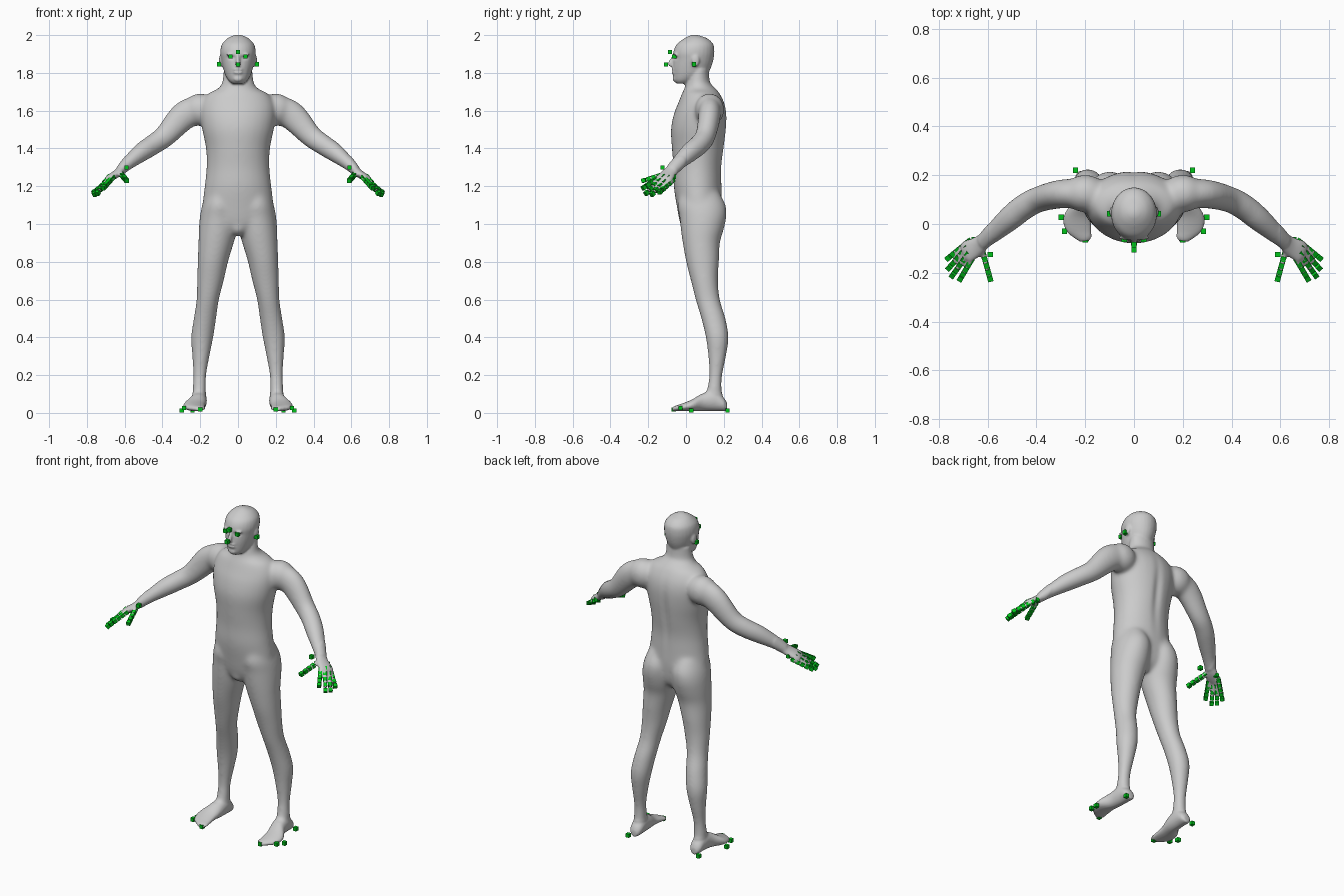
import bpy, bmesh, math
from mathutils import Vector, Matrix

cube = bpy.data.objects.get("Cube")
if cube:
    bpy.data.objects.remove(cube, do_unlink=True)


def material(name, color):
    mat = bpy.data.materials.new(name)
    mat.use_nodes = True
    mat.diffuse_color = color
    mat.node_tree.nodes["Principled BSDF"].inputs["Base Color"].default_value = color
    return mat


grey = material("body grey", (0.6, 0.6, 0.6, 1))
green = material("marker green", (0.0, 0.55, 0.01, 1))
SIDES = 28


def spline(rows, steps=5):
    """Smoothly resample rows of numbers (Catmull-Rom)."""
    rows = [Vector(r) for r in rows]
    pts = [rows[0]] + rows + [rows[-1]]
    out = []
    for a, b, c, d in zip(pts, pts[1:], pts[2:], pts[3:]):
        for i in range(steps):
            t = i / steps
            out.append(b + (c - a) * (t / 2) + (a * 2 - b * 5 + c * 4 - d) * (t * t / 2)
                       + (b * 3 - a - c * 3 + d) * (t ** 3 / 2))
    return out + [rows[-1]]


def skin_rings(bm, rings):
    """Bridge (centre, u, v) ellipses into a closed tube."""
    loops = []
    for c, u, v in rings:
        angles = [math.tau * i / SIDES for i in range(SIDES)]
        loops.append([bm.verts.new(c + u * math.cos(a) + v * math.sin(a)) for a in angles])
    for p, q in zip(loops, loops[1:]):
        for i in range(SIDES):
            j = (i + 1) % SIDES
            bm.faces.new((p[i], p[j], q[j], q[i]))
    bm.faces.new(loops[0])
    bm.faces.new(loops[-1])


def upright(bm, rows, s=1):
    """Horizontal slices: z, inner x, outer x, front y, back y."""
    skin_rings(bm, [(Vector((s * (a + b) / 2, (f + k) / 2, z)),
                     Vector(((b - a) / 2, 0, 0)), Vector((0, (k - f) / 2, 0)))
                    for z, a, b, f, k in spline(rows)])


def limb(bm, rows, s=1):
    """Tube along a path: x, y, z, thickness, breadth."""
    rows = spline(rows)
    rings = []
    for i, r in enumerate(rows):
        t = Vector(rows[min(i + 1, len(rows) - 1)][:3]) - Vector(rows[max(i - 1, 0)][:3])
        t.normalize()
        v = t.cross(Vector((0, 1, 0))).normalized()
        u = v.cross(t)
        flip = Vector((s, 1, 1))
        rings.append((Vector(r[:3]) * flip, u * r[4] * flip, v * r[3] * flip))
    skin_rings(bm, rings)


def ball(bm, centre, size, s=1):
    m = Matrix.Translation(Vector(centre) * Vector((s, 1, 1))) @ Matrix.Diagonal((*size, 1))
    bmesh.ops.create_uvsphere(bm, u_segments=24, v_segments=16, radius=1, matrix=m)


bm = bmesh.new()

# Torso and neck
torso = [(0.95, 0.08, 0.0, 0.13), (1.0, 0.17, -0.03, 0.175), (1.1, 0.187, -0.05, 0.19),
         (1.2, 0.177, -0.065, 0.19), (1.3, 0.167, -0.067, 0.19), (1.4, 0.17, -0.075, 0.203),
         (1.5, 0.19, -0.08, 0.215), (1.58, 0.2, -0.065, 0.217), (1.64, 0.193, -0.042, 0.205),
         (1.69, 0.16, -0.022, 0.18), (1.715, 0.11, -0.01, 0.16), (1.75, 0.083, 0.0, 0.128),
         (1.82, 0.075, 0.02, 0.12)]
upright(bm, [(z, -w, w, f, k) for z, w, f, k in torso])
ball(bm, (0, 0.025, 0.985), (0.05, 0.055, 0.05))

# Head
head = [(1.743, 0.03, -0.05, 0.02), (1.76, 0.05, -0.064, 0.06), (1.79, 0.068, -0.068, 0.11),
        (1.83, 0.08, -0.07, 0.133), (1.87, 0.089, -0.067, 0.145), (1.91, 0.094, -0.067, 0.15),
        (1.95, 0.086, -0.05, 0.145), (1.98, 0.06, -0.013, 0.117), (1.995, 0.033, 0.015, 0.08),
        (2.002, 0.01, 0.035, 0.055)]
upright(bm, [(z, -w, w, f, k) for z, w, f, k in head])
# Nose, lips and chin
limb(bm, [(0, -0.062, 1.895, 0.008, 0.01), (0, -0.074, 1.87, 0.01, 0.01),
          (0, -0.085, 1.85, 0.014, 0.011), (0, -0.078, 1.836, 0.012, 0.009)])
for z in (1.817, 1.802):
    ball(bm, (0, -0.066, z), (0.026, 0.012, 0.007))
ball(bm, (0, -0.056, 1.768), (0.025, 0.016, 0.016))

fingers = [((0.665, -0.145, 1.245), (0.705, -0.213, 1.2)),
           ((0.68, -0.122, 1.25), (0.735, -0.198, 1.175)),
           ((0.685, -0.097, 1.243), (0.748, -0.168, 1.17)),
           ((0.68, -0.073, 1.23), (0.75, -0.13, 1.178)),
           ((0.62, -0.115, 1.265), (0.594, -0.21, 1.235))]

for s in (1, -1):
    # Brows and ears
    ball(bm, (0.036, -0.056, 1.897), (0.028, 0.011, 0.007), s)
    ball(bm, (0.09, 0.05, 1.865), (0.011, 0.022, 0.033), s)
    # Legs
    upright(bm, [(1.17, 0.02, 0.165, -0.03, 0.175), (1.1, 0.0, 0.19, -0.045, 0.211),
                 (1.04, 0.0, 0.202, -0.035, 0.215), (0.97, 0.004, 0.208, -0.028, 0.2),
                 (0.9, 0.022, 0.21, -0.018, 0.18), (0.8, 0.052, 0.214, 0.0, 0.175),
                 (0.7, 0.075, 0.217, 0.025, 0.17), (0.6, 0.1, 0.22, 0.05, 0.18),
                 (0.5, 0.115, 0.235, 0.08, 0.21), (0.4, 0.13, 0.249, 0.104, 0.226),
                 (0.3, 0.15, 0.243, 0.117, 0.213), (0.2, 0.167, 0.238, 0.122, 0.193),
                 (0.13, 0.168, 0.241, 0.112, 0.19), (0.05, 0.17, 0.24, 0.1, 0.2)], s)
    # Feet: y, centre x, half width, top
    skin_rings(bm, [(Vector((s * x, y, (top + 0.01) / 2)), Vector((w, 0, 0)),
                     Vector((0, 0, (top - 0.01) / 2)))
                    for y, x, w, top in spline([
                        (0.218, 0.205, 0.018, 0.05), (0.2, 0.205, 0.035, 0.08),
                        (0.15, 0.206, 0.041, 0.12), (0.09, 0.212, 0.045, 0.105),
                        (0.03, 0.232, 0.057, 0.07), (-0.025, 0.228, 0.054, 0.048),
                        (-0.055, 0.212, 0.038, 0.038), (-0.072, 0.205, 0.02, 0.03)])])
    # Shoulders and arms
    ball(bm, (0.2, 0.125, 1.605), (0.09, 0.078, 0.087), s)
    limb(bm, [(0.17, 0.12, 1.62, 0.07, 0.06), (0.28, 0.125, 1.577, 0.077, 0.06),
              (0.385, 0.103, 1.467, 0.06, 0.054), (0.45, 0.07, 1.42, 0.055, 0.054),
              (0.51, 0.022, 1.38, 0.051, 0.052), (0.575, -0.035, 1.328, 0.038, 0.042),
              (0.62, -0.075, 1.285, 0.028, 0.034)], s)
    # Hands
    limb(bm, [(0.605, -0.06, 1.298, 0.026, 0.03), (0.64, -0.09, 1.268, 0.022, 0.04),
              (0.68, -0.112, 1.245, 0.017, 0.045), (0.695, -0.122, 1.235, 0.012, 0.04)], s)
    for base, tip in fingers:
        limb(bm, [(*base, 0.013, 0.013), (*tip, 0.01, 0.01)], s)

bmesh.ops.recalc_face_normals(bm, faces=bm.faces)
mesh = bpy.data.meshes.new("body")
bm.to_mesh(mesh)
bm.free()
body = bpy.data.objects.new("body", mesh)
bpy.context.collection.objects.link(body)

# Fuse all body parts into one skin
fuse = body.modifiers.new("fuse", 'REMESH')
fuse.mode = 'VOXEL'
fuse.voxel_size = 0.006
bpy.context.view_layer.update()
fused = bpy.data.meshes.new_from_object(body.evaluated_get(bpy.context.evaluated_depsgraph_get()))
body.modifiers.clear()
body.data = fused


def soften(bm, verts, times):
    for _ in range(times):
        bmesh.ops.smooth_vert(bm, verts=verts, factor=0.5, use_axis_x=True,
                              use_axis_y=True, use_axis_z=True)


def press(bm, centre, size, push):
    """Press a soft dent into the skin."""
    for v in bm.verts:
        d = sum(((v.co[i] - centre[i]) / size[i]) ** 2 for i in range(3))
        if d < 8:
            v.co += Vector(push) * math.exp(-d)


bm = bmesh.new()
bm.from_mesh(fused)
soften(bm, [v for v in bm.verts if 0.1 < v.co.z < 1.73 and abs(v.co.x) < 0.6], 30)
soften(bm, bm.verts[:], 3)
# Eye sockets, mouth line and spine groove
for s in (1, -1):
    press(bm, (s * 0.034, -0.06, 1.881), (0.02, 0.04, 0.01), (0, 0.009, 0))
press(bm, (0, -0.075, 1.81), (0.024, 0.03, 0.004), (0, 0.005, 0))
press(bm, (0, 0.21, 1.42), (0.025, 0.05, 0.18), (0, -0.01, 0))
bm.to_mesh(fused)
bm.free()
fused.materials.clear()
fused.materials.append(grey)
fused.shade_smooth()


def markers(name, spots):
    """Small cubes at (position, direction) spots, one object per group."""
    bm = bmesh.new()
    for pos, way in spots:
        turn = Vector(way).to_track_quat('Z', 'Y').to_matrix().to_4x4()
        bmesh.ops.create_cube(bm, size=0.022, matrix=Matrix.Translation(pos) @ turn)
    mesh = bpy.data.meshes.new(name)
    bm.to_mesh(mesh)
    bm.free()
    mesh.materials.append(green)
    bpy.context.collection.objects.link(bpy.data.objects.new(name, mesh))


# Face, foot and hand markers
up = Vector((0, 0, 1))
markers("face_markers", [((0, -0.085, 1.91), up), ((0, -0.105, 1.845), up)])
for s, side in ((1, "left"), (-1, "right")):
    flip = Vector((s, 1, 1))
    markers(side + "_head_markers", [(Vector(p) * flip, up) for p in
                                     ((0.04, -0.062, 1.886), (0.1, 0.042, 1.846))])
    markers(side + "_foot_markers", [(Vector(p) * flip, up) for p in
                                     ((0.2, -0.065, 0.018), (0.285, -0.03, 0.026),
                                      (0.298, 0.028, 0.013), (0.24, 0.22, 0.013))])
    spots = [(Vector((0.59, -0.125, 1.3)) * flip, up), (Vector((0.655, -0.065, 1.25)) * flip, up)]
    for base, tip in fingers:
        a, b = Vector(base) * flip, Vector(tip) * flip
        spots += [(a.lerp(b, i / 3.5), b - a) for i in range(5)]
    markers(side + "_hand_markers", spots)
